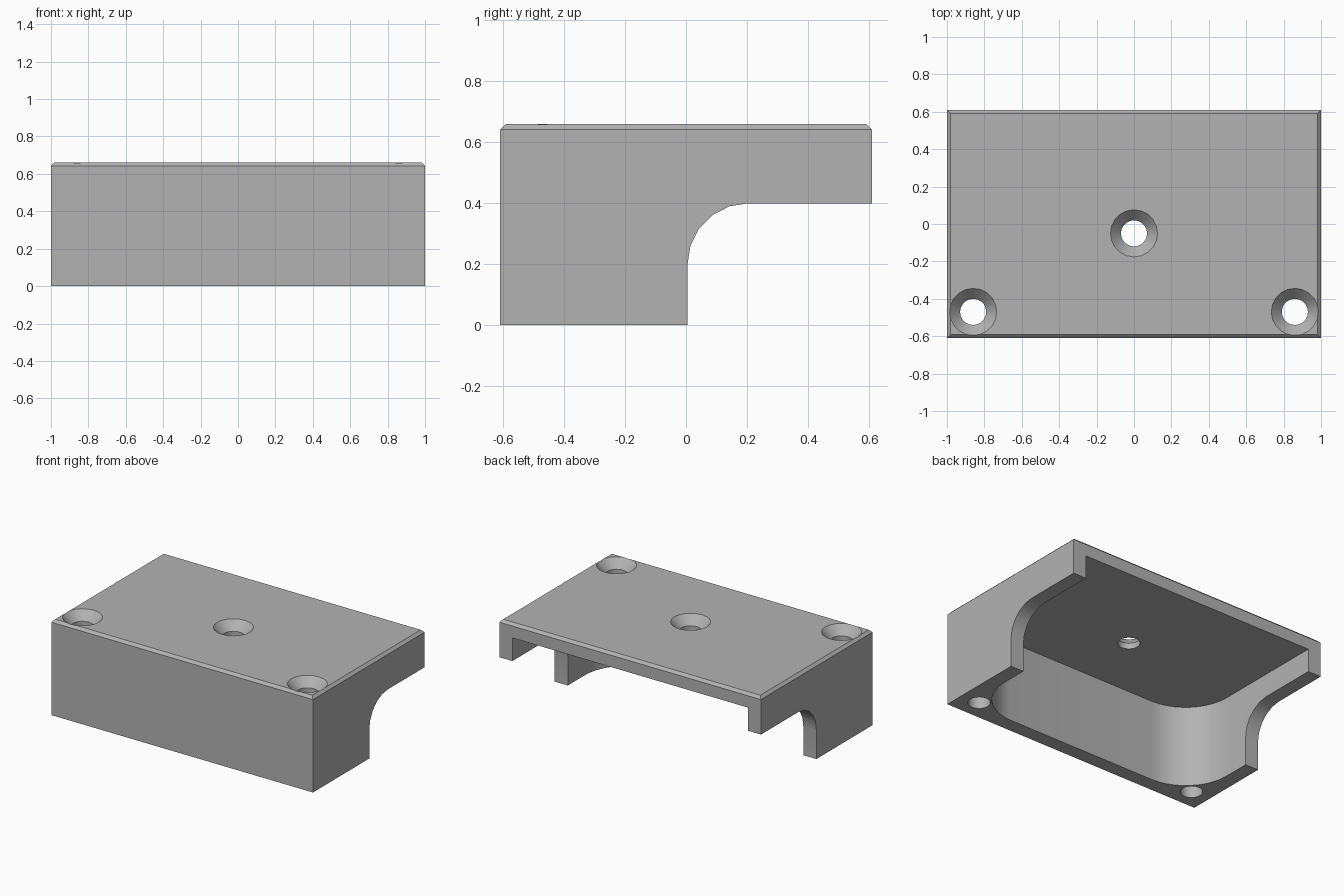
import bpy
import bmesh
from math import sin, cos, pi, radians

cube = bpy.data.objects.get("Cube")
if cube:
    bpy.data.objects.remove(cube, do_unlink=True)

W, D, H = 1.0, 0.61, 0.66      # half width, half depth, height
CHAMFER, WALL = 0.018, 0.1
CEILING = H - WALL

grey = bpy.data.materials.new("plain_grey")
grey.use_nodes = True
colour = (0.45, 0.45, 0.45, 1)
grey.diffuse_color = colour
grey.node_tree.nodes["Principled BSDF"].inputs["Base Color"].default_value = colour


def loft(name, rings):
    """Closed solid through rings of equal point count."""
    bm = bmesh.new()
    loops = [[bm.verts.new(p) for p in ring] for ring in rings]
    n = len(loops[0])
    for a, b in zip(loops, loops[1:]):
        for i in range(n):
            j = (i + 1) % n
            bm.faces.new((a[i], a[j], b[j], b[i]))
    bm.faces.new(loops[0][::-1])
    bm.faces.new(loops[-1])
    bmesh.ops.recalc_face_normals(bm, faces=bm.faces)
    mesh = bpy.data.meshes.new(name)
    bm.to_mesh(mesh)
    bm.free()
    mesh.materials.append(grey)
    obj = bpy.data.objects.new(name, mesh)
    bpy.context.collection.objects.link(obj)
    return obj


def arc(cx, cy, r, start, end, steps):
    angles = [radians(start + (end - start) * i / steps) for i in range(steps + 1)]
    return [(cx + r * cos(a), cy + r * sin(a)) for a in angles]


def rect(inset, z):
    x, y = W - inset, D - inset
    return [(-x, -y, z), (x, -y, z), (x, y, z), (-x, y, z)]


def circle(x, y, r, z, sides=20):
    return [(x + r * cos(2 * pi * i / sides), y + r * sin(2 * pi * i / sides), z)
            for i in range(sides)]


# Block with a chamfered top edge
body = loft("cover_body", [rect(0, 0), rect(0, H - CHAMFER), rect(CHAMFER, H)])

# Cavity open below and at the back, with rounded front corners
x, y, r = W - WALL, WALL - D, 0.33
outline = ([(x, 1), (-x, 1)] + arc(r - x, y + r, r, 180, 270, 10)
           + arc(x - r, y + r, r, 270, 360, 10))
cutters = [loft("cavity_cutter", [[(px, py, z) for px, py in outline]
                                  for z in (-0.1, CEILING)])]

# Rear undercut through the side walls, with a rounded inner corner
y, z, r = 0.005, 0.4, 0.2
profile = [(1, z), (1, -0.1), (y, -0.1)] + arc(y + r, z - r, r, 180, 90, 5)
cutters.append(loft("undercut_cutter", [[(px, py, pz) for py, pz in profile]
                                        for px in (-1.2, 1.2)]))

# Countersunk screw holes
HOLE, SINK, DEPTH = 0.07, 0.126, 0.06
for hx, hy in ((-0.86, -0.47), (0.86, -0.47), (0, -0.05)):
    cutters.append(loft("screw_hole_cutter", [
        circle(hx, hy, HOLE, -0.1), circle(hx, hy, HOLE, H - DEPTH),
        circle(hx, hy, SINK, H), circle(hx, hy, SINK, H + 0.1)]))

bpy.ops.object.select_all(action="DESELECT")
bpy.context.view_layer.objects.active = body
body.select_set(True)
for cutter in cutters:
    cutter.hide_render = True
    mod = body.modifiers.new(cutter.name, "BOOLEAN")
    mod.operation = "DIFFERENCE"
    mod.solver = "EXACT"
    mod.object = cutter
    bpy.ops.object.modifier_apply(modifier=mod.name)
for cutter in cutters:
    bpy.data.objects.remove(cutter, do_unlink=True)

bpy.ops.object.shade_smooth_by_angle(angle=radians(30))
